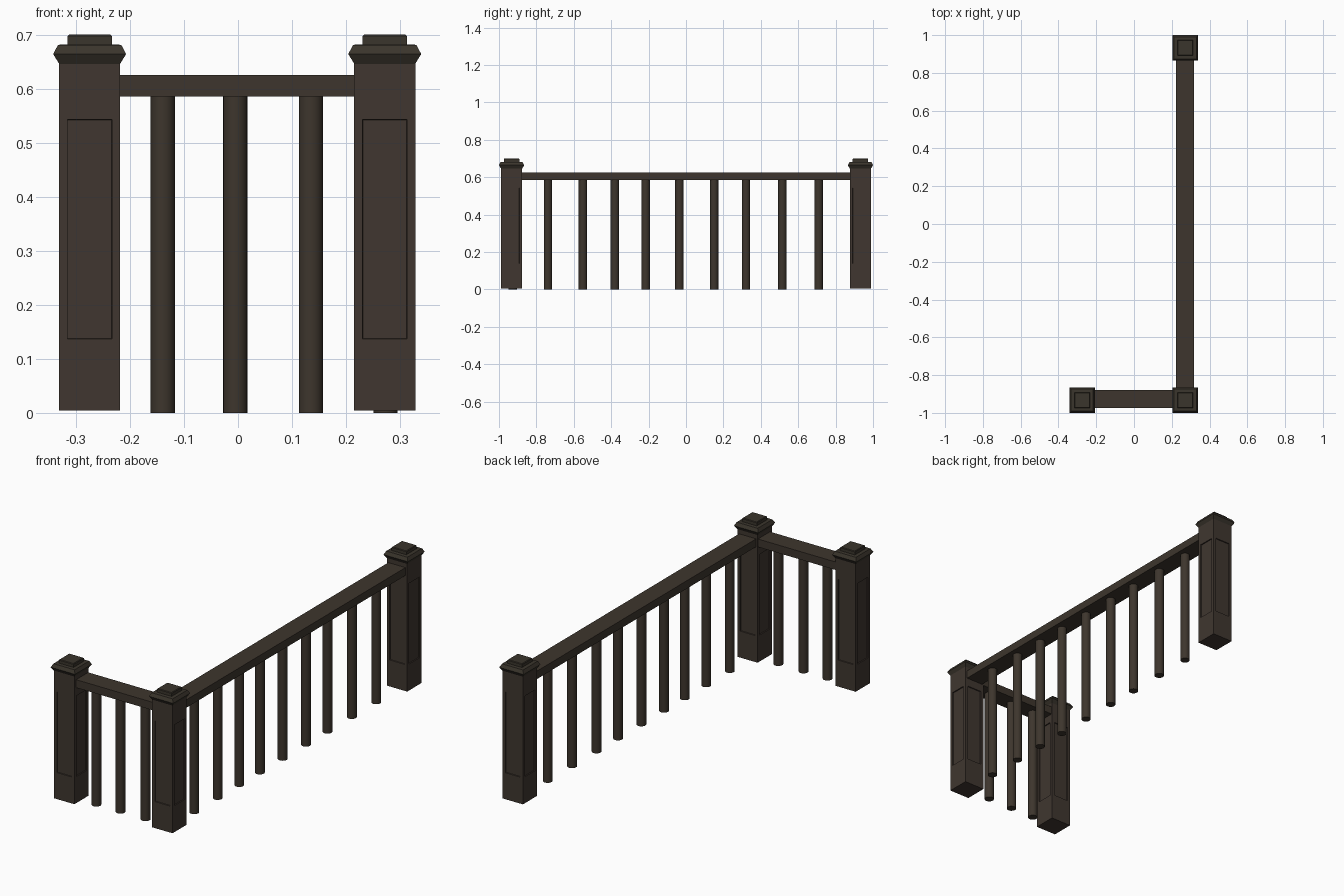
import bpy, bmesh, math
from mathutils import Matrix, Vector

if "Cube" in bpy.data.objects:
    bpy.data.objects.remove(bpy.data.objects["Cube"])


def material(name, rgb):
    m = bpy.data.materials.new(name)
    m.diffuse_color = (*rgb, 1)
    m.use_nodes = True
    m.node_tree.nodes["Principled BSDF"].inputs["Base Color"].default_value = m.diffuse_color
    return m


POST = material("dark brown post", (0.050, 0.037, 0.029))
RAIL = material("dark brown rail", (0.047, 0.036, 0.026))
CAP = material("dark olive brown cap", (0.042, 0.035, 0.025))


def finish(bm, name, mat):
    bmesh.ops.recalc_face_normals(bm, faces=bm.faces)
    me = bpy.data.meshes.new(name)
    bm.to_mesh(me)
    bm.free()
    me.materials.append(mat)
    ob = bpy.data.objects.new(name, me)
    bpy.context.collection.objects.link(ob)
    return ob


def add_box(bm, lo, hi):
    lo, hi = Vector(lo), Vector(hi)
    mat = Matrix.Translation((lo + hi) / 2) @ Matrix.Diagonal((*(hi - lo), 1))
    bmesh.ops.create_cube(bm, size=1, matrix=mat)


# Square post with a recessed panel on each of its four sides
def post(name, x, y, h=0.0565):
    bm = bmesh.new()
    add_box(bm, (x - h, y - h, 0.004), (x + h, y + h, 0.648))
    bm.normal_update()
    sides = [f for f in bm.faces if abs(f.normal.z) < 0.5]
    bmesh.ops.inset_individual(bm, faces=sides, thickness=0.0215)
    for f in sides:
        for v in f.verts:
            v.co.z = 0.137 if v.co.z < 0.3 else 0.543
    bm.normal_update()
    bmesh.ops.inset_individual(bm, faces=sides, thickness=0.001, depth=-0.005)
    finish(bm, name, POST)


# Stepped square cap lofted from (half width, height) rings
def cap(name, x, y):
    rings = [(0.0565, 0.646), (0.0675, 0.664), (0.0585, 0.681),
             (0.041, 0.682), (0.041, 0.697), (0.038, 0.700)]
    bm = bmesh.new()
    loops = [[bm.verts.new((x + sx * r, y + sy * r, z))
              for sx, sy in ((-1, -1), (1, -1), (1, 1), (-1, 1))] for r, z in rings]
    for a, b in zip(loops, loops[1:]):
        for i in range(4):
            j = (i + 1) % 4
            bm.faces.new((a[i], a[j], b[j], b[i]))
    bm.faces.new(loops[0])
    bm.faces.new(loops[-1])
    finish(bm, name, CAP)


# Round baluster
def baluster(name, x, y):
    bm = bmesh.new()
    bmesh.ops.create_cone(bm, cap_ends=True, segments=20, radius1=0.0225, radius2=0.0225,
                          depth=0.59, matrix=Matrix.Translation((x, y, 0.295)))
    for f in bm.faces:
        f.smooth = len(f.verts) == 4
    for e in bm.edges:
        e.smooth = all(len(f.verts) == 4 for f in e.link_faces)
    finish(bm, name, RAIL)


def rail(name, lo, hi):
    bm = bmesh.new()
    add_box(bm, lo, hi)
    finish(bm, name, RAIL)


XL, XR, YF, YB = -0.2745, 0.2715, -0.9325, 0.9325

# Posts and caps
for label, x, y in (("left", XL, YF), ("corner", XR, YF), ("back", XR, YB)):
    post(label + "_post", x, y)
    cap(label + "_cap", x, y)

# Hand rails
rail("front_rail", (XL + 0.05, -0.975, 0.585), (XR - 0.05, -0.879, 0.625))
rail("side_rail", (0.223, YF + 0.05, 0.585), (0.318, YB - 0.05, 0.625))

# Balusters
for i, x in enumerate((-0.139, -0.005, 0.135)):
    baluster(f"front_baluster_{i + 1}", x, -0.927)
for i, y in enumerate((-0.738, -0.551, -0.380, -0.216, -0.035, 0.150, 0.321, 0.515, 0.709)):
    baluster(f"side_baluster_{i + 1}", 0.273, y)
